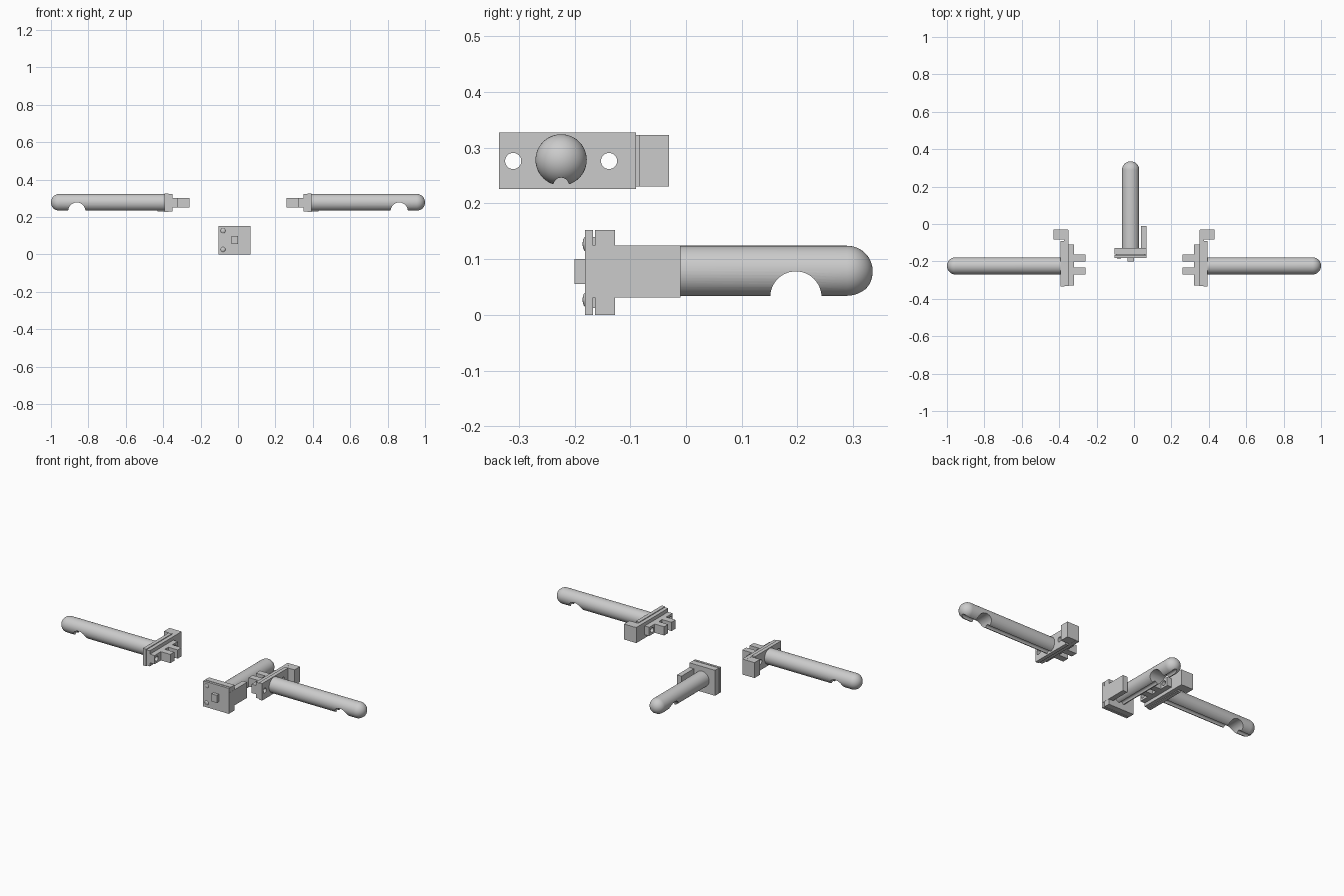
import bpy, bmesh, math
from mathutils import Matrix

if "Cube" in bpy.data.objects:
    bpy.data.objects.remove(bpy.data.objects["Cube"])

R = 0.046  # rod radius


def finish(bm, name):
    bmesh.ops.recalc_face_normals(bm, faces=bm.faces)
    me = bpy.data.meshes.new(name)
    bm.to_mesh(me)
    bm.free()
    ob = bpy.data.objects.new(name, me)
    bpy.context.collection.objects.link(ob)
    return ob


def box(name, x, y, z):
    bm = bmesh.new()
    bmesh.ops.create_cube(bm, size=1)
    for v in bm.verts:
        for i, (a, b) in enumerate((x, y, z)):
            v.co[i] = (a + b) / 2 + v.co[i] * (b - a)
    return finish(bm, name)


def cylinder(name, centre, radius, length, axis, segs=32):
    bm = bmesh.new()
    bmesh.ops.create_cone(bm, cap_ends=True, segments=segs, radius1=radius,
                          radius2=radius, depth=length)
    rot = Matrix.Rotation(math.pi / 2, 4, 'Y' if axis == 'X' else 'X')
    bmesh.ops.transform(bm, matrix=Matrix.Translation(centre) @ rot, verts=bm.verts)
    return finish(bm, name)


def activate(ob):
    bpy.ops.object.select_all(action='DESELECT')
    ob.select_set(True)
    bpy.context.view_layer.objects.active = ob


def cut(ob, cutters):
    activate(ob)
    for c in cutters:
        m = ob.modifiers.new("cut", 'BOOLEAN')
        m.operation = 'DIFFERENCE'
        m.solver = 'EXACT'
        m.object = c
        bpy.ops.object.modifier_apply(modifier=m.name)
    for c in cutters:
        bpy.data.objects.remove(c)


def smooth(ob):
    activate(ob)
    bpy.ops.object.shade_smooth_by_angle(angle=math.radians(30))


def rod(name, length, matrix):
    # round-ended rod along +y, with a wiring groove below and a cross bite
    prof = [(0, 0), (R, 0)]
    prof += [(R * math.cos(a), length - R + R * math.sin(a))
             for a in (math.pi / 2 * i / 12 for i in range(13))]
    bm = bmesh.new()
    vs = [bm.verts.new((r, y, 0)) for r, y in prof]
    es = [bm.edges.new(p) for p in zip(vs, vs[1:])]
    bmesh.ops.spin(bm, geom=vs + es, cent=(0, 0, 0), axis=(0, 1, 0),
                   angle=math.tau, steps=48)
    bmesh.ops.remove_doubles(bm, verts=bm.verts, dist=1e-5)
    ob = finish(bm, name)
    cut(ob, [cylinder("groove_cutter", (0, length / 2, -R), 0.0141, length * 1.2, 'Y'),
             cylinder("bite_cutter", (0, length - 0.138, -R), R, 0.3, 'X', 48)])
    ob.data.transform(matrix)
    smooth(ob)


# centre hook: plates, side panel, latch, screws, rod
box("front_plate", (-0.103, 0.066), (-0.181, -0.167), (0, 0.152))
box("plate_core", (-0.096, 0.06), (-0.168, -0.162), (0.012, 0.14))
box("back_plate", (-0.103, 0.066), (-0.163, -0.127), (0, 0.152))
box("side_panel", (0.037, 0.067), (-0.1805, -0.01), (0.031, 0.124))
box("latch", (-0.035, 0), (-0.2, -0.18), (0.055, 0.1))
for z in (0.027, 0.127):
    bm = bmesh.new()
    bmesh.ops.create_uvsphere(bm, u_segments=24, v_segments=12, radius=0.013)
    bmesh.ops.transform(bm, verts=bm.verts, matrix=Matrix.Translation((-0.08, -0.18, z))
                        @ Matrix.Diagonal((1, 0.42, 1, 1)))
    smooth(finish(bm, "screw_head"))
rod("centre_rod", 0.465, Matrix.Translation((-0.018, -0.13, 0.078)))

# mirrored pair of side hooks
for s, side in ((1, "right"), (-1, "left")):
    def span(a, b):
        return tuple(sorted((a * s, b * s)))

    plates = [
        box(side + "_outer_plate", span(0.372, 0.394), (-0.335, -0.09), (0.226, 0.327)),
        box(side + "_inner_plate", span(0.35, 0.373), (-0.332, -0.031), (0.23, 0.323)),
        box(side + "_clip_base", span(0.32, 0.351), (-0.33, -0.11), (0.25, 0.302))]
    for p in plates:
        cut(p, [cylinder("hole_cutter", (0.36 * s, y, 0.276), 0.0145, 0.3, 'X')
                for y in (-0.31, -0.138)])
        smooth(p)
    box(side + "_end_flange", span(0.352, 0.431), (-0.083, -0.0305), (0.2305, 0.3225))
    for y in (-0.27, -0.2):
        box(side + "_clip_tab", span(0.258, 0.325), (y, y + 0.038), (0.25, 0.302))
    rod(side + "_rod", 0.612, Matrix.Translation((0.388 * s, -0.224, 0.278))
        @ Matrix.Rotation(-s * math.pi / 2, 4, 'Z'))
